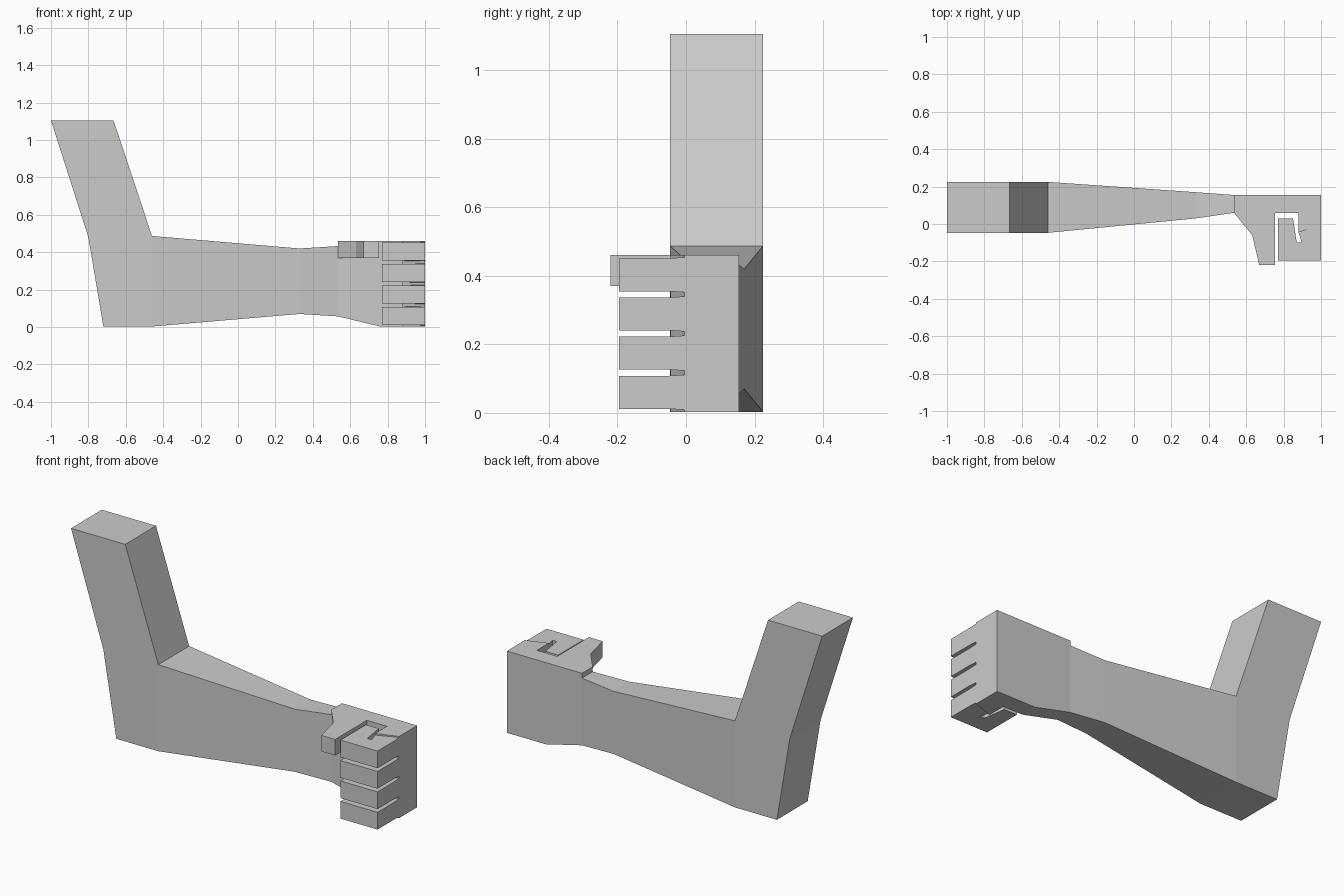
import bpy
import bmesh

if "Cube" in bpy.data.objects:
    bpy.data.objects.remove(bpy.data.objects["Cube"])


def make_object(name, rings):
    """Loft equal-sized rings of points, cap both ends, flat shaded."""
    bm = bmesh.new()
    loops = [[bm.verts.new(p) for p in ring] for ring in rings]
    n = len(loops[0])
    for a, b in zip(loops, loops[1:]):
        for i in range(n):
            j = (i + 1) % n
            bm.faces.new((a[i], a[j], b[j], b[i]))
    bm.faces.new(loops[0])
    bm.faces.new(loops[-1])
    bmesh.ops.remove_doubles(bm, verts=bm.verts, dist=1e-5)
    bmesh.ops.recalc_face_normals(bm, faces=bm.faces)
    mesh = bpy.data.meshes.new(name)
    bm.to_mesh(mesh)
    bm.free()
    obj = bpy.data.objects.new(name, mesh)
    bpy.context.collection.objects.link(obj)
    return obj


def prism(name, points):
    """Vertical prism from (x, y, bottom z, top z) outline points."""
    return make_object(name, [[(x, y, lo) for x, y, lo, hi in points],
                              [(x, y, hi) for x, y, lo, hi in points]])


# Arm: lower edge (x, z), upper edge (x, z), front y, back y
sections = [
    ((-1.00, 1.105), (-0.665, 1.105), -0.047, 0.225),
    ((-0.80, 0.48), (-0.46, 0.487), -0.047, 0.225),
    ((-0.72, 0.003), (-0.46, 0.487), -0.047, 0.225),
    ((-0.46, 0.003), (-0.46, 0.487), -0.047, 0.225),
    ((0.33, 0.07), (0.33, 0.42), 0.03, 0.17),
    ((0.535, 0.057), (0.535, 0.433), 0.06, 0.155),
]
make_object("arm", [[(lo[0], f, lo[1]), (lo[0], b, lo[1]),
                     (hi[0], b, hi[1]), (hi[0], f, hi[1])]
                    for lo, hi, f, b in sections])

# Palm: tapered slab, then the knuckle block with sloping webs
TOP = 0.46
prism("palm", [(0.535, 0.155, 0.057, TOP), (0.76, 0.155, 0.003, TOP),
               (0.76, 0.06, 0.003, TOP), (0.535, 0.06, 0.057, TOP)])
prism("knuckles", [(0.76, 0.155, 0.003, TOP), (1.0, 0.155, 0.003, TOP),
                   (1.0, -0.005, 0.003, TOP), (0.88, -0.045, 0.003, TOP),
                   (0.88, 0.06, 0.003, TOP), (0.76, 0.06, 0.003, TOP)])

# Thumb
prism("thumb", [(x, y, 0.37, TOP) for x, y in
                [(0.535, 0.06), (0.632, -0.06), (0.67, -0.22),
                 (0.755, -0.22), (0.755, 0.06)]])

# Four curled fingers, hooked back toward the palm
hook = [(1.0, -0.005, 0.006), (1.0, -0.05, 0.009), (1.0, -0.195, 0.009),
        (0.77, -0.195, 0.009), (0.77, 0.03, 0.009), (0.85, 0.03, 0.009),
        (0.87, -0.1, 0.009), (0.897, -0.1, 0.009), (0.88, -0.045, 0.009)]
pitch = (TOP - 0.003) / 4
for i in range(4):
    z = 0.003 + pitch * i
    prism(f"finger_{i + 1}", [(x, y, z + gap, z + pitch - gap)
                              for x, y, gap in hook])
